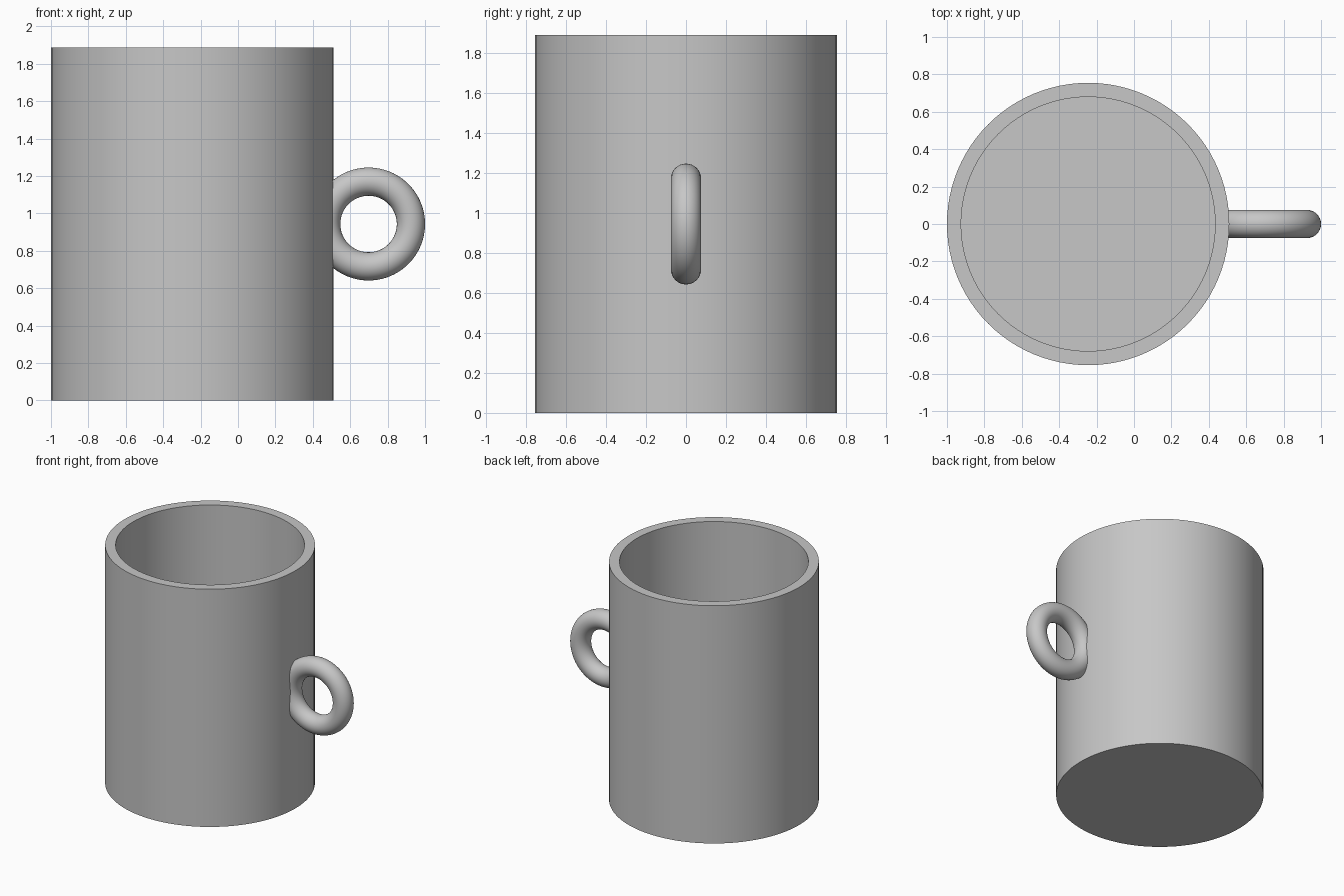
import bpy, bmesh, math
from mathutils import Matrix, Vector

if "Cube" in bpy.data.objects:
    bpy.data.objects.remove(bpy.data.objects["Cube"], do_unlink=True)

# Proportions: the wall thickness is the unit
U = 2 / 26.5
RADIUS, HEIGHT, WALL = 10 * U, 25 * U, U
AXIS_X = -1 + RADIUS
SEGMENTS = 96

grey = bpy.data.materials.new("plain_grey")
grey.use_nodes = True
color = (0.57, 0.57, 0.57, 1)
grey.diffuse_color = color
grey.node_tree.nodes["Principled BSDF"].inputs["Base Color"].default_value = color


def finish(bm, name, location):
    """Turn a bmesh into a smooth object with sharp rims."""
    bmesh.ops.recalc_face_normals(bm, faces=bm.faces)
    mesh = bpy.data.meshes.new(name)
    bm.to_mesh(mesh)
    bm.free()
    mesh.materials.append(grey)
    obj = bpy.data.objects.new(name, mesh)
    obj.location = location
    bpy.context.collection.objects.link(obj)
    bpy.ops.object.select_all(action="DESELECT")
    obj.select_set(True)
    bpy.context.view_layer.objects.active = obj
    bpy.ops.object.shade_smooth_by_angle(angle=math.radians(35))
    return obj


def lathe(bm, points, closed, axis):
    """Spin a profile in the xz plane one full turn about the axis."""
    verts = [bm.verts.new((x, 0, z)) for x, z in points]
    pairs = list(zip(verts, verts[1:]))
    if closed:
        pairs.append((verts[-1], verts[0]))
    edges = [bm.edges.new(p) for p in pairs]
    bmesh.ops.spin(bm, geom=verts + edges, cent=(0, 0, 0), axis=axis,
                   angle=math.tau, steps=SEGMENTS, use_merge=True)
    bmesh.ops.remove_doubles(bm, verts=bm.verts, dist=1e-5)


# Hollow cup with a flat floor, rim and base
cup = bmesh.new()
inner = RADIUS - WALL
lathe(cup, [(0, 0), (RADIUS, 0), (RADIUS, HEIGHT), (inner, HEIGHT),
            (inner, WALL), (0, WALL)], False, (0, 0, 1))
finish(cup, "cup_body", (AXIS_X, 0, 0))

# Ring handle, trimmed inside the thickness of the wall
handle = bmesh.new()
RING, TUBE, SIDES = 3 * U, U, 32
circle = [(RING + TUBE * math.cos(math.tau * i / SIDES),
           TUBE * math.sin(math.tau * i / SIDES)) for i in range(SIDES)]
lathe(handle, circle, True, (0, 0, 1))
handle.transform(Matrix.Rotation(math.pi / 2, 4, "X"))
handle_x = AXIS_X + 12.5 * U
trim_x = AXIS_X + RADIUS - 0.6 * WALL - handle_x
bmesh.ops.bisect_plane(handle, geom=handle.verts[:] + handle.edges[:] + handle.faces[:],
                       plane_co=Vector((trim_x, 0, 0)), plane_no=Vector((1, 0, 0)),
                       clear_inner=True)
bmesh.ops.holes_fill(handle, edges=[e for e in handle.edges if e.is_boundary])
finish(handle, "ring_handle", (handle_x, 0, HEIGHT / 2))
